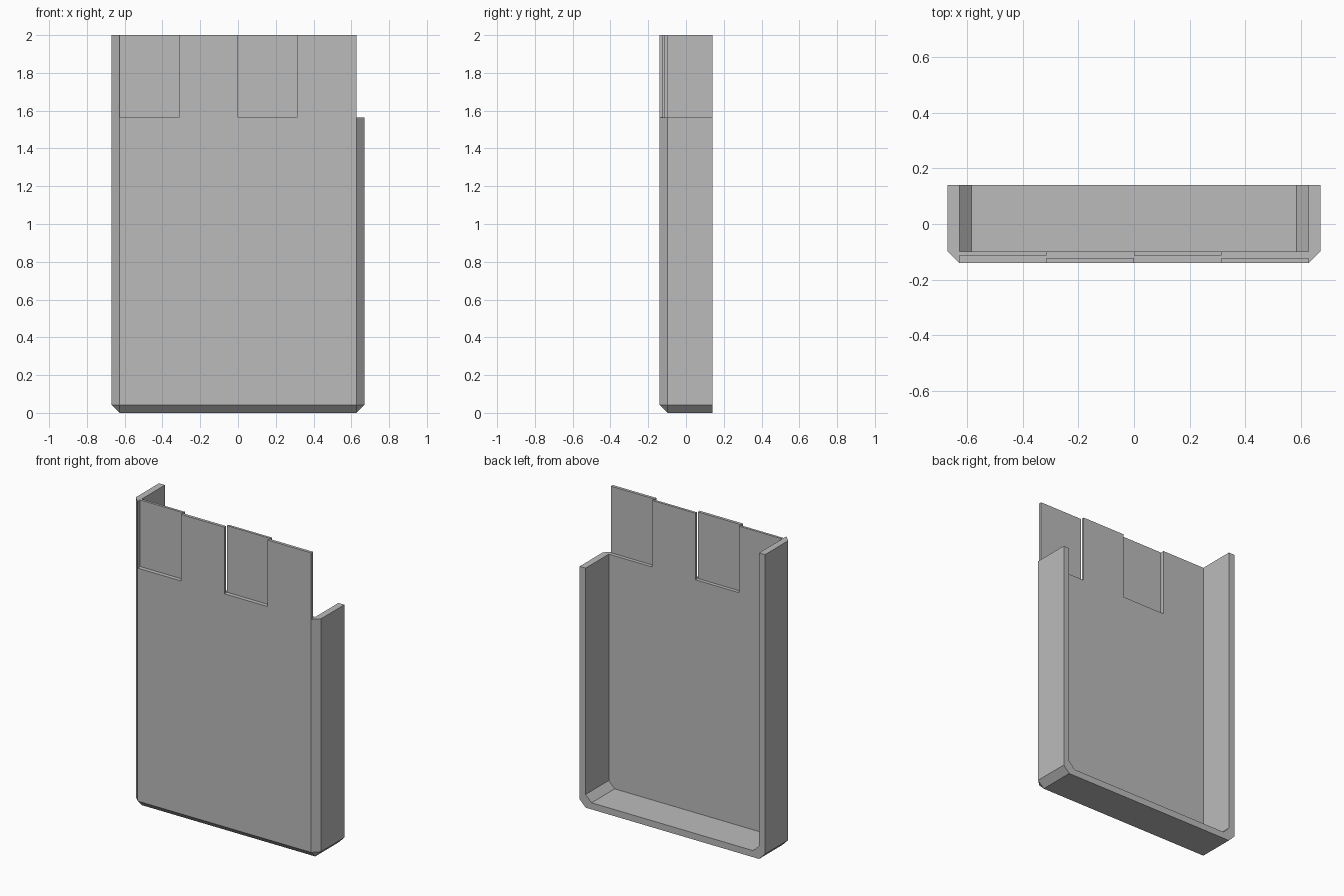
import bpy
import bmesh

if "Cube" in bpy.data.objects:
    bpy.data.objects.remove(bpy.data.objects["Cube"], do_unlink=True)

# Main dimensions
W, D, H = 0.67, 0.141, 2.0      # half width, half depth, height
T = 0.043                       # wall thickness and chamfer size
IN = W - T                      # inner half width
PLATE = -D + T                  # back surface of the front plate
STEP = 1.565                    # bottom of the lap joints
LAP = IN / 2                    # width of one lap

grey = bpy.data.materials.new("light grey")
grey.use_nodes = True
colour = (0.5, 0.5, 0.5, 1)
grey.diffuse_color = colour
grey.node_tree.nodes["Principled BSDF"].inputs["Base Color"].default_value = colour


def hull(name, points):
    """Convex solid around the given points."""
    bm = bmesh.new()
    for p in points:
        bm.verts.new(p)
    bmesh.ops.convex_hull(bm, input=bm.verts[:])
    bmesh.ops.dissolve_limit(bm, angle_limit=0.01, verts=bm.verts[:], edges=bm.edges[:])
    bmesh.ops.recalc_face_normals(bm, faces=bm.faces[:])
    mesh = bpy.data.meshes.new(name)
    bm.to_mesh(mesh)
    bm.free()
    mesh.materials.append(grey)
    ob = bpy.data.objects.new(name, mesh)
    bpy.context.collection.objects.link(ob)
    return ob


def box(name, xs, ys, zs):
    return hull(name, [(x, y, z) for x in xs for y in ys for z in zs])


def outline(half, low, top, y):
    """Upright panel outline with chamfered bottom corners."""
    side = [(half, y, top), (half, y, low + T), (half - T, y, low)]
    return side + [(-x, y, z) for x, y, z in side]


# Solid tray block with chamfered front and bottom edges
tray = hull("tray_shell", outline(W, 0, H, D) + outline(W, 0, H, PLATE)
            + [(s * IN, -D, z) for s in (-1, 1) for z in (T, H)])

# Shortened left wall, open cavity at the back
cutters = [
    box("left_wall_cutter", (IN, 1), (-1, 1), (STEP, 3)),
    hull("cavity_cutter", outline(IN, T, 3, PLATE) + outline(IN, T, 3, 1)),
]
# Alternating front and back lap recesses along the top edge
for i in range(4):
    xs = (-IN + i * LAP, -IN + (i + 1) * LAP)
    ys = (-1, -0.114) if i % 2 == 0 else (-0.1215, 0)
    cutters.append(box("lap_cutter", xs, ys, (STEP, 3)))

for c in cutters:
    c.hide_render = True
    mod = tray.modifiers.new(c.name, "BOOLEAN")
    mod.operation = "DIFFERENCE"
    mod.solver = "EXACT"
    mod.object = c

# Bake the cuts and drop the cutters
graph = bpy.context.evaluated_depsgraph_get()
baked = bpy.data.meshes.new_from_object(tray.evaluated_get(graph))
tray.modifiers.clear()
tray.data = baked
for c in cutters:
    bpy.data.objects.remove(c, do_unlink=True)
